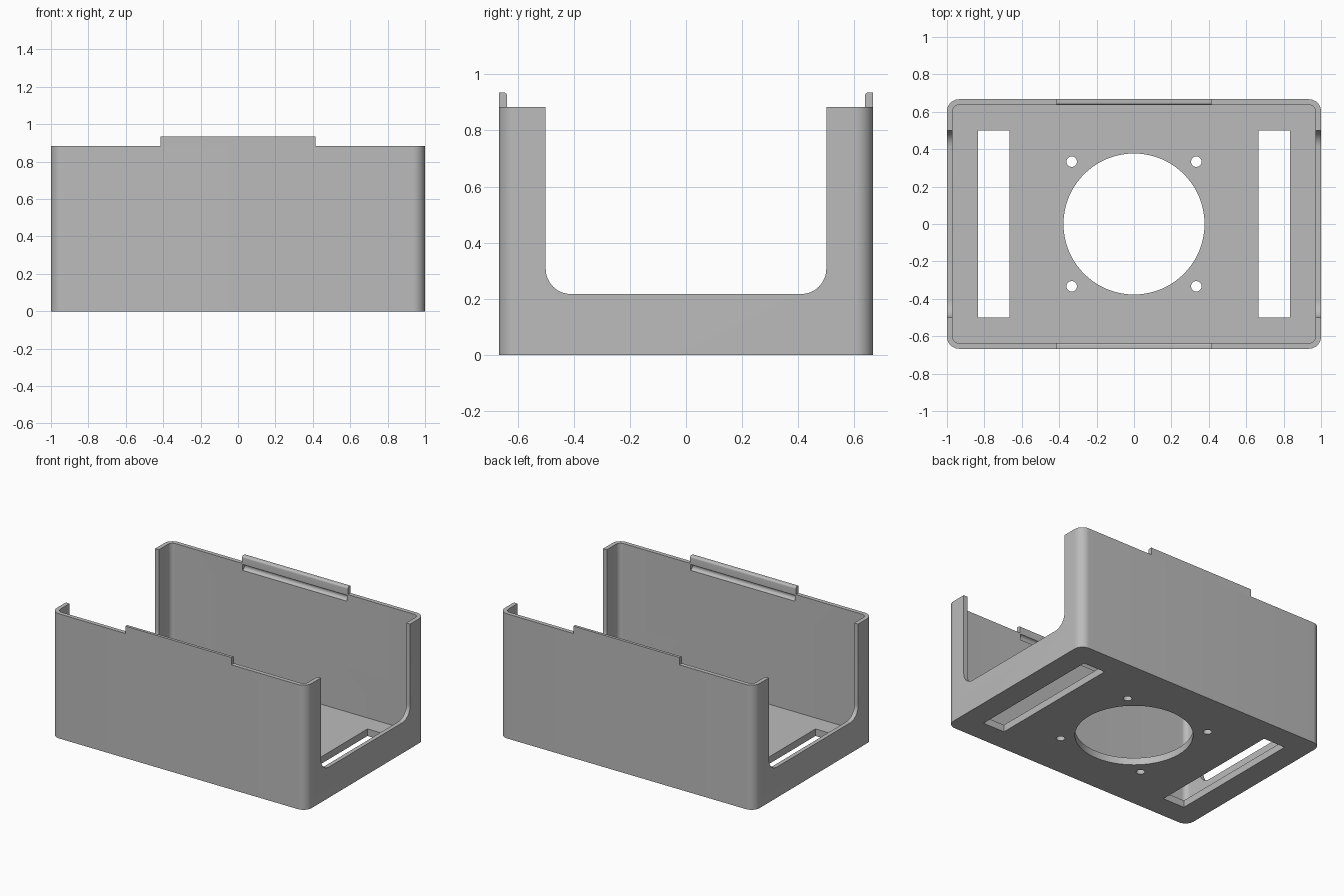
import bpy, bmesh, math
from mathutils import Vector

cube = bpy.data.objects.get("Cube")
if cube:
    bpy.data.objects.remove(cube, do_unlink=True)

HALF_X, HALF_Y, HEIGHT = 1.0, 0.667, 0.883
WALL, FLOOR, CORNER = 0.03, 0.05, 0.065

grey = bpy.data.materials.new("light_grey_plastic")
grey.use_nodes = True
grey.diffuse_color = (0.5, 0.5, 0.5, 1)
grey.node_tree.nodes["Principled BSDF"].inputs["Base Color"].default_value = (0.5, 0.5, 0.5, 1)


def rounded_rect(u0, v0, u1, v1, radii, steps=12):
    """Outline from the lower left corner, anticlockwise, one radius per corner."""
    corners = [(u0, v0, 1, 1), (u1, v0, -1, 1), (u1, v1, -1, -1), (u0, v1, 1, -1)]
    points = []
    for i, ((u, v, su, sv), r) in enumerate(zip(corners, radii)):
        if r == 0:
            points.append((u, v))
            continue
        for k in range(steps + 1):
            a = math.pi + (i + k / steps) * math.pi / 2
            points.append((u + su * r + r * math.cos(a), v + sv * r + r * math.sin(a)))
    return points


def circle(u, v, r, steps):
    return [(u + r * math.cos(2 * math.pi * k / steps),
             v + r * math.sin(2 * math.pi * k / steps)) for k in range(steps)]


def prism(name, outline, axis, lo, hi):
    """Extrude an xy outline along z, or a yz outline along x."""
    place = (lambda u, v, t: (u, v, t)) if axis == "z" else (lambda u, v, t: (t, u, v))
    bm = bmesh.new()
    face = bm.faces.new([bm.verts.new(place(u, v, lo)) for u, v in outline])
    side = bmesh.ops.extrude_face_region(bm, geom=[face])["geom"]
    moved = [e for e in side if isinstance(e, bmesh.types.BMVert)]
    bmesh.ops.translate(bm, verts=moved, vec=Vector(place(0, 0, hi - lo)))
    bmesh.ops.recalc_face_normals(bm, faces=bm.faces)
    mesh = bpy.data.meshes.new(name)
    bm.to_mesh(mesh)
    bm.free()
    mesh.materials.append(grey)
    obj = bpy.data.objects.new(name, mesh)
    bpy.context.collection.objects.link(obj)
    return obj


def cut(target, cutter):
    """Subtract the cutter, apply, and remove it."""
    mod = target.modifiers.new("cut", "BOOLEAN")
    mod.operation, mod.solver, mod.object = "DIFFERENCE", "EXACT", cutter
    bpy.context.view_layer.objects.active = target
    bpy.ops.object.modifier_apply(modifier=mod.name)
    bpy.data.objects.remove(cutter, do_unlink=True)


# Open tray with rounded vertical corners
tray = prism("tray", rounded_rect(-HALF_X, -HALF_Y, HALF_X, HALF_Y, [CORNER] * 4), "z", 0, HEIGHT)
ix, iy = HALF_X - WALL, HALF_Y - WALL
cut(tray, prism("cavity", rounded_rect(-ix, -iy, ix, iy, [CORNER - WALL] * 4), "z", FLOOR, 1.2))

# Wide opening through both end walls, rounded at the bottom
cut(tray, prism("end_opening", rounded_rect(-0.5, 0.217, 0.5, 1.2, [0.09, 0.09, 0, 0]), "x", -1.2, 1.2))

# Fan hole and its four screw holes
cut(tray, prism("fan_hole", circle(0, 0, 0.377, 72), "z", -0.1, 0.1))
for sx in (-1, 1):
    for sy in (-1, 1):
        cut(tray, prism("screw_hole", circle(sx * 0.333, sy * 0.333, 0.028, 24), "z", -0.1, 0.1))

# Long vent slots in the floor, and snap grooves inside the long walls
for s in (-1, 1):
    x0, x1 = sorted((s * 0.665, s * 0.835))
    cut(tray, prism("vent_slot", rounded_rect(x0, -0.5, x1, 0.5, [0] * 4), "z", -0.1, 0.1))
    cut(tray, prism("snap_groove", circle(s * iy, 0.855, 0.021, 20), "x", -0.41, 0.41))

# Raised lips on the long walls, rounded on the inner top edge
lips = []
for s, name in ((-1, "front_lip"), (1, "back_lip")):
    y0, y1 = sorted((s * iy, s * HALF_Y))
    radii = [0, 0, 0.013, 0] if s < 0 else [0, 0, 0, 0.013]
    lips.append(prism(name, rounded_rect(y0, HEIGHT, y1, 0.935, radii, 6), "x", -0.415, 0.415))

# Smooth the curved faces, keep the edges sharp
bpy.ops.object.select_all(action="DESELECT")
for obj in [tray] + lips:
    obj.select_set(True)
bpy.context.view_layer.objects.active = tray
bpy.ops.object.shade_smooth_by_angle(angle=math.radians(30))
